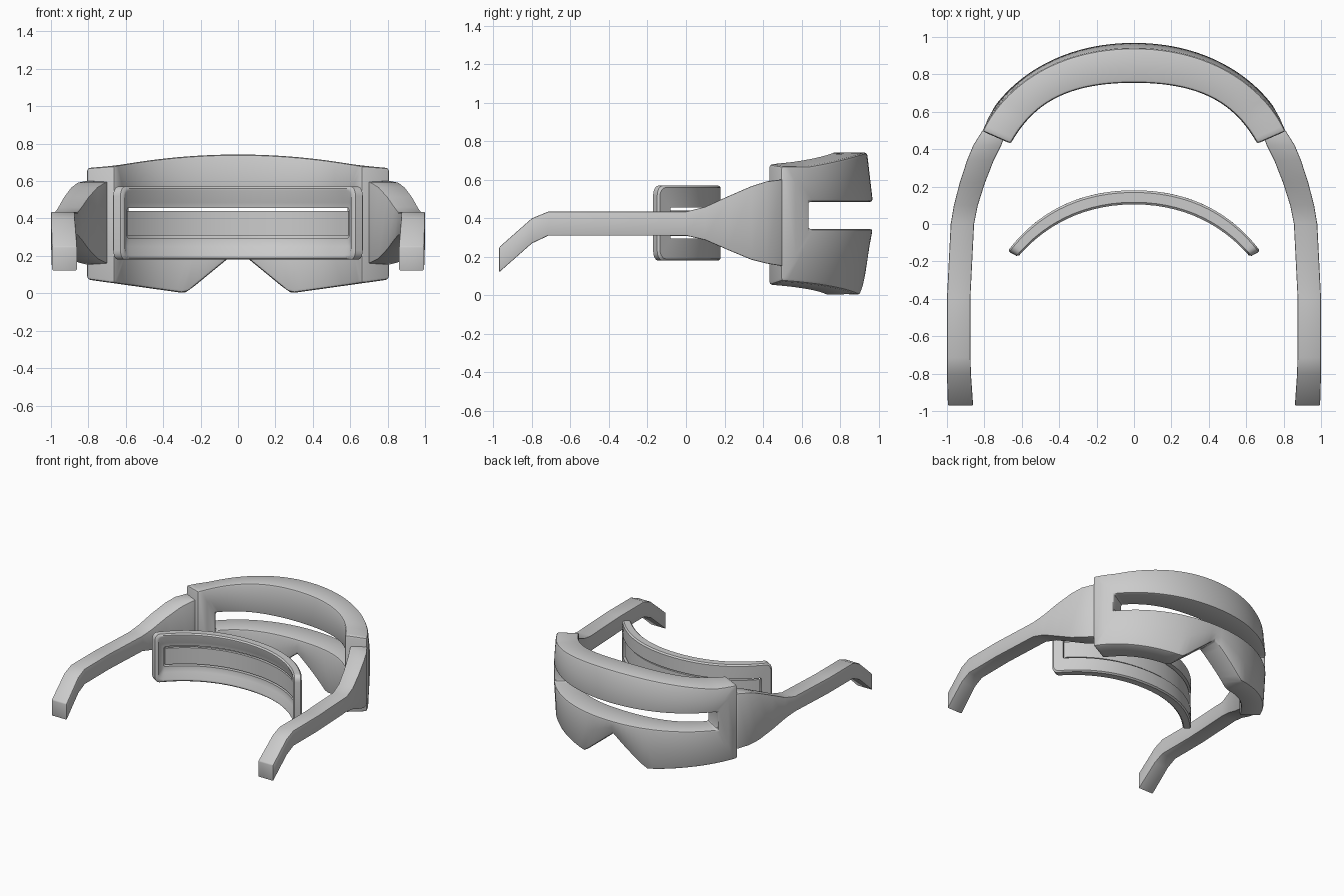
import bpy, bmesh, math

cube = bpy.data.objects.get("Cube")
if cube:
    bpy.data.objects.remove(cube, do_unlink=True)

GREY = (0.6, 0.6, 0.6, 1.0)
mat = bpy.data.materials.new("light_grey")
mat.use_nodes = True
mat.diffuse_color = GREY
mat.node_tree.nodes["Principled BSDF"].inputs["Base Color"].default_value = GREY


def finish(name, bm, bevel=0.0, mirror=False):
    """Turn a bmesh into a named, softly shaded object."""
    bmesh.ops.recalc_face_normals(bm, faces=bm.faces)
    mesh = bpy.data.meshes.new(name)
    bm.to_mesh(mesh)
    bm.free()
    mesh.materials.append(mat)
    obj = bpy.data.objects.new(name, mesh)
    bpy.context.collection.objects.link(obj)
    bpy.ops.object.select_all(action='DESELECT')
    obj.select_set(True)
    bpy.context.view_layer.objects.active = obj
    if bevel:
        mod = obj.modifiers.new("Bevel", 'BEVEL')
        mod.width, mod.segments = bevel, 2
        mod.limit_method, mod.angle_limit = 'ANGLE', math.radians(40)
        bpy.ops.object.modifier_apply(modifier=mod.name)
    if mirror:
        mod = obj.modifiers.new("Mirror", 'MIRROR')
        bpy.ops.object.modifier_apply(modifier=mod.name)
    bpy.ops.object.shade_smooth_by_angle(angle=math.radians(35))
    return obj


def arc(points, s):
    """Half of a curve as a cubic, mirrored for negative s."""
    t = abs(s)
    w = ((1 - t) ** 3, 3 * t * (1 - t) ** 2, 3 * t * t * (1 - t), t ** 3)
    x = sum(k * p[0] for k, p in zip(w, points))
    y = sum(k * p[1] for k, p in zip(w, points))
    return math.copysign(x, s), y


def band(name, inner, outer, loops, fractions, ring=True, bevel=0.0):
    """Bridge closed loops (span, low, high, depth, radius) bent round an arc."""
    bm = bmesh.new()
    rows = []
    for span, low, high, depth, radius in loops:
        top, bottom = [], []
        for f in fractions:
            s = span * f
            a, b = arc(inner, s), arc(outer, s)
            d = depth(s) if callable(depth) else depth
            x, y = (p + (q - p) * d for p, q in zip(a, b))
            gap = max(0.0, radius - (span - abs(s)))
            drop = radius - math.sqrt(max(0.0, radius ** 2 - gap ** 2))
            hi = high(x) if callable(high) else high
            lo = low(x) if callable(low) else low
            top.append(bm.verts.new((x, y, hi - drop)))
            bottom.append(bm.verts.new((x, y, lo + drop)))
        rows.append(top + bottom[::-1])
    pairs = list(zip(rows, rows[1:]))
    if ring:
        pairs.append((rows[-1], rows[0]))
    count = len(rows[0])
    for a, b in pairs:
        for i in range(count):
            j = (i + 1) % count
            bm.faces.new((a[i], a[j], b[j], b[i]))
    if not ring:
        for r in (rows[0], rows[-1]):
            for i in range(len(fractions) - 1):
                bm.faces.new((r[i], r[i + 1], r[count - 2 - i], r[count - 1 - i]))
    return finish(name, bm, bevel)


# Visor shell: domed top, nose notch below, long open slot
def visor_top(x):
    return max(0.67, 0.742 - 0.14 * x * x)


def visor_bottom(x):
    x = abs(x) - 0.28
    return 0.14 * x if x > 0 else -0.82 * x


def blend(edge, slot):
    return lambda x: (edge(x) + slot) / 2


def lean(s):
    return 0.86 + 0.08 * s * s


SLOT_LOW, SLOT_HIGH = 0.345, 0.485
mid_low, mid_high = blend(visor_bottom, SLOT_LOW), blend(visor_top, SLOT_HIGH)
even = [i / 24 - 1 for i in range(49)]
band("visor_shell",
     [(0, 0.755), (0.35, 0.755), (0.54, 0.65), (0.66, 0.43)],
     [(0, 0.97), (0.43, 0.97), (0.72, 0.74), (0.82, 0.5)],
     [(1, visor_bottom, visor_top, 0, 0),
      (1, visor_bottom, visor_top, lean, 0),
      (0.9, mid_low, mid_high, lambda s: (1 + lean(s)) / 2, 0),
      (0.8, SLOT_LOW, SLOT_HIGH, 1, 0),
      (0.8, SLOT_LOW, SLOT_HIGH, 0, 0),
      (0.9, mid_low, mid_high, 0, 0)],
     even, bevel=0.015)

# Inner frame: rounded rectangle with a sloped recess and a slot
FRONT = [(0, 0.105), (0.26, 0.105), (0.47, 0), (0.62, -0.175)]
BACK = [(0, 0.18), (0.3, 0.18), (0.52, 0.06), (0.675, -0.145)]
dense_ends = [math.sin(math.pi * i / 40) for i in range(-20, 21)]
band("inner_frame", FRONT, BACK,
     [(0.985, 0.19, 0.56, 1, 0.05),
      (1, 0.18, 0.57, 0.85, 0.05),
      (1, 0.18, 0.57, 0.15, 0.05),
      (0.985, 0.19, 0.56, 0, 0.05),
      (0.965, 0.205, 0.55, 0, 0.04),
      (0.92, 0.25, 0.485, 0.4, 0.02),
      (0.89, 0.295, 0.457, 0.45, 0.01),
      (0.89, 0.295, 0.457, 1, 0.01)],
     dense_ends)

# Narrow strip inside the frame slot
band("inner_strip", FRONT, BACK,
     [(0.88, 0.308, 0.44, 0.5, 0), (0.88, 0.308, 0.44, 0.8, 0)],
     even, ring=False)

# Side arms: sections as y, inner x, outer x, low z, high z
sections = [
    (-0.97, 0.86, 0.995, 0.12, 0.25),
    (-0.8, 0.872, 1.0, 0.27, 0.4),
    (-0.715, 0.874, 1.0, 0.31, 0.435),
    (-0.4, 0.875, 1.0, 0.31, 0.435),
    (0, 0.855, 0.98, 0.31, 0.435),
    (0.1, 0.835, 0.963, 0.287, 0.46),
    (0.22, 0.797, 0.932, 0.235, 0.515),
    (0.34, 0.75, 0.893, 0.185, 0.567),
    (0.42, 0.71, 0.86, 0.165, 0.592),
    (0.5, 0.68, 0.81, 0.152, 0.602),
]
bm = bmesh.new()
rows = [[bm.verts.new(c) for c in ((a, y, lo), (b, y, lo), (b, y, hi), (a, y, hi))]
        for y, a, b, lo, hi in sections]
for p, q in zip(rows, rows[1:]):
    for i in range(4):
        j = (i + 1) % 4
        bm.faces.new((p[i], p[j], q[j], q[i]))
bm.faces.new(rows[0])
bm.faces.new(rows[-1])
finish("side_arms", bm, bevel=0.006, mirror=True)
